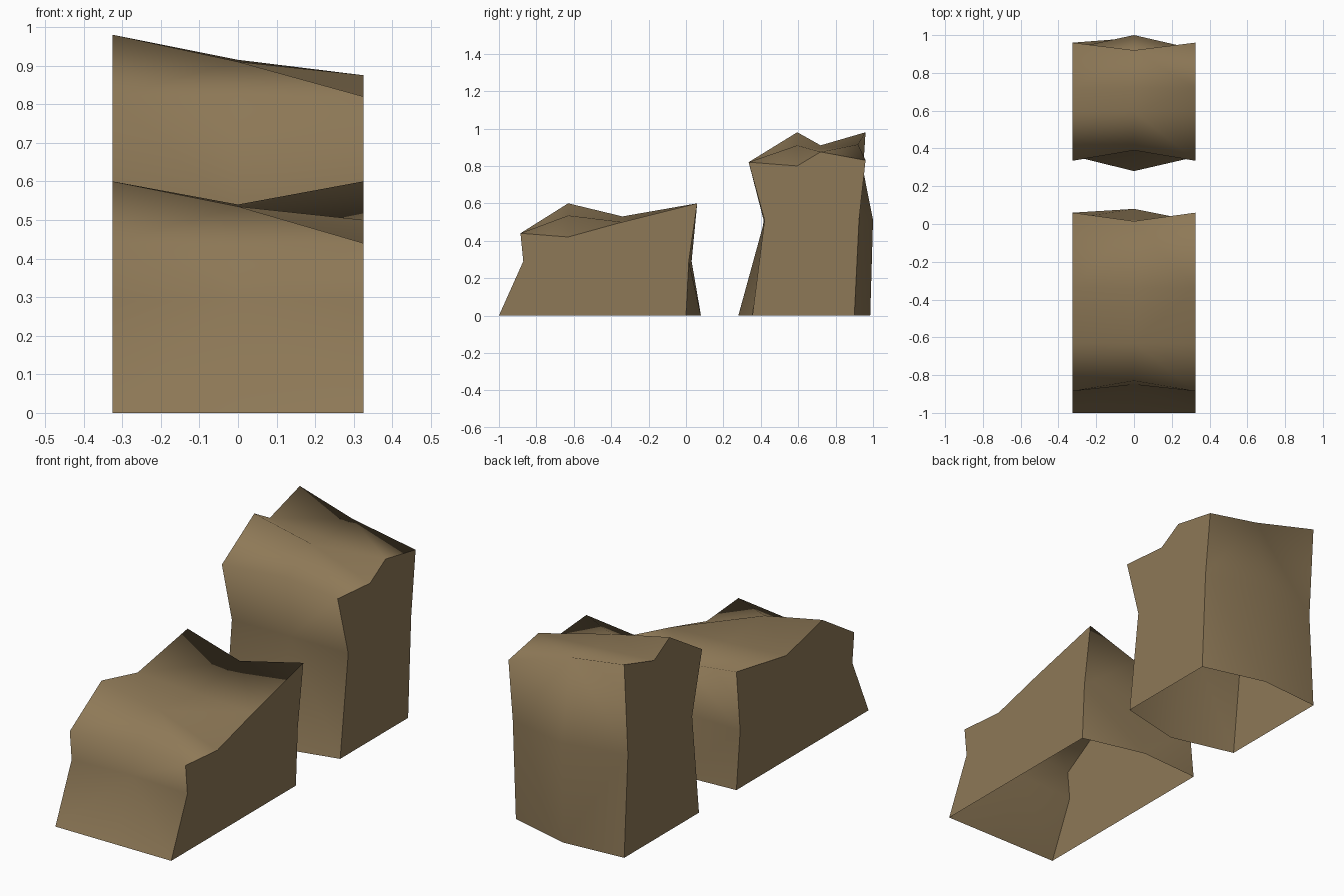
import bpy, bmesh

if "Cube" in bpy.data.objects:
    bpy.data.objects.remove(bpy.data.objects["Cube"])

HALF = 0.325  # half width of each block

stone = bpy.data.materials.new("tan stone")
stone.diffuse_color = (0.27, 0.19, 0.095, 1)
stone.use_nodes = True
stone.node_tree.nodes["Principled BSDF"].inputs["Base Color"].default_value = stone.diffuse_color


def rock_block(name, rows):
    """Three bent profiles (left, middle, right) lofted into a block, open underneath."""
    bm = bmesh.new()
    grid = [[bm.verts.new((x, *p)) for x, p in zip((-HALF, 0, HALF), row)] for row in rows]

    # smooth skin: front wall, top and back wall, diagonals in a diamond pattern
    for i in range(len(grid) - 1):
        for c in range(2):
            a, b = grid[i][c], grid[i][c + 1]
            d, e = grid[i + 1][c], grid[i + 1][c + 1]
            tris = ((a, b, e), (a, e, d)) if (i + c) % 2 == 0 else ((a, b, d), (b, e, d))
            for t in tris:
                bm.faces.new(t).smooth = True

    # flat end walls
    sides = [bm.faces.new([r[0] for r in grid]),
             bm.faces.new([r[2] for r in reversed(grid)])]
    for f in sides:
        f.smooth = False
        for e in f.edges:
            e.smooth = False

    bm.normal_update()
    bmesh.ops.recalc_face_normals(bm, faces=bm.faces)
    if sides[1].normal.x < 0:
        bmesh.ops.reverse_faces(bm, faces=bm.faces)
    mesh = bpy.data.meshes.new(name)
    bm.to_mesh(mesh)
    bm.free()
    mesh.materials.append(stone)
    ob = bpy.data.objects.new(name, mesh)
    bpy.context.collection.objects.link(ob)


# each row runs front to back: (y, z) at left, middle, right
rock_block("low_rock_step", [
    ((-1.0, 0), (-1.0, 0), (-1.0, 0)),
    ((-0.87, 0.29), (-0.85, 0.29), (-0.87, 0.29)),
    ((-0.885, 0.44), (-0.83, 0.44), (-0.885, 0.44)),
    ((-0.63, 0.60), (-0.63, 0.535), (-0.63, 0.42)),
    ((-0.34, 0.53), (-0.34, 0.51), (-0.34, 0.50)),
    ((0.06, 0.60), (0.015, 0.54), (0.06, 0.60)),
    ((0.03, 0.29), (0.02, 0.29), (0.015, 0.29)),
    ((0.06, 0), (0.08, 0), (0.0, 0)),
])
rock_block("tall_rock_step", [
    ((0.36, 0), (0.28, 0), (0.355, 0)),
    ((0.415, 0.51), (0.42, 0.51), (0.42, 0.51)),
    ((0.335, 0.82), (0.39, 0.82), (0.335, 0.82)),
    ((0.595, 0.98), (0.595, 0.91), (0.595, 0.80)),
    ((0.72, 0.91), (0.72, 0.89), (0.72, 0.875)),
    ((0.96, 0.98), (0.92, 0.915), (0.96, 0.83)),
    ((0.93, 0.51), (1.0, 0.51), (0.925, 0.51)),
    ((0.96, 0), (0.985, 0), (0.90, 0)),
])
